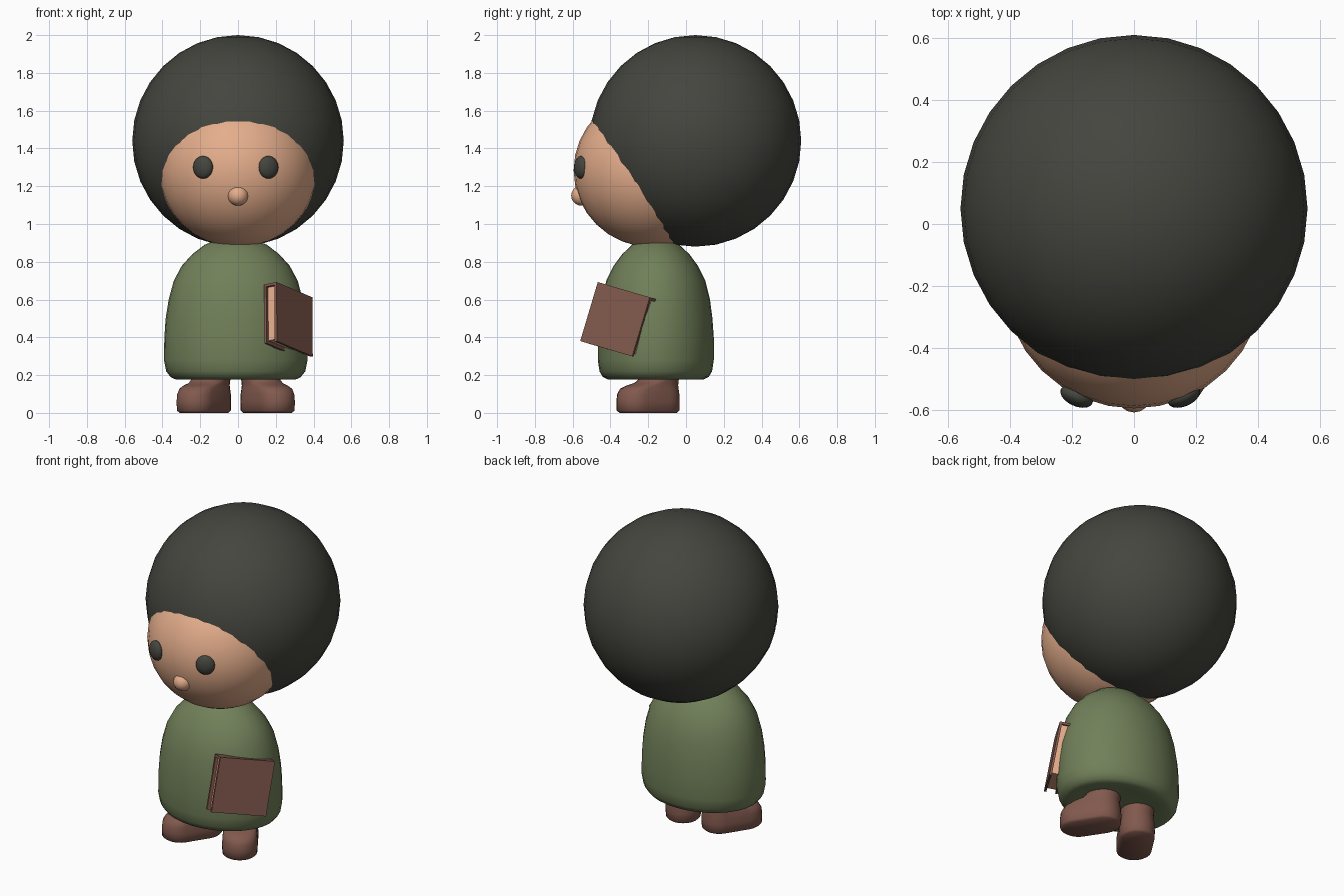
import bpy, bmesh, math
from mathutils import Vector, Matrix

if "Cube" in bpy.data.objects:
    bpy.data.objects.remove(bpy.data.objects["Cube"])


def material(name, rgb):
    m = bpy.data.materials.new(name)
    m.diffuse_color = (*rgb, 1)
    m.use_nodes = True
    m.node_tree.nodes["Principled BSDF"].inputs["Base Color"].default_value = m.diffuse_color
    return m


HAIR = material("charcoal", (0.06, 0.06, 0.05))
SKIN = material("skin", (0.78, 0.42, 0.26))
GREEN = material("moss green", (0.165, 0.215, 0.10))
BROWN = material("leather brown", (0.22, 0.10, 0.075))
BODY_X = -0.012  # body, shoes and eyes sit slightly to one side


def finish(name, bm, mat, smooth=True):
    bmesh.ops.recalc_face_normals(bm, faces=bm.faces)
    me = bpy.data.meshes.new(name)
    bm.to_mesh(me)
    bm.free()
    me.materials.append(mat)
    for p in me.polygons:
        p.use_smooth = smooth
    ob = bpy.data.objects.new(name, me)
    bpy.context.collection.objects.link(ob)
    return ob


def ball(name, loc, radii, mat, turn=0.0, seg=32, rings=16):
    bm = bmesh.new()
    bmesh.ops.create_uvsphere(bm, u_segments=seg, v_segments=rings, radius=1)
    bm.transform(Matrix.Translation(loc) @ Matrix.Rotation(turn, 4, 'Z')
                 @ Matrix.Diagonal((*radii, 1)))
    return finish(name, bm, mat)


def loft(name, rings, mat):
    """Skin a stack of closed rings and cap both ends."""
    bm = bmesh.new()
    rows = [[bm.verts.new(p) for p in r] for r in rings]
    n = len(rows[0])
    for a, b in zip(rows, rows[1:]):
        for i in range(n):
            j = (i + 1) % n
            bm.faces.new((a[i], a[j], b[j], b[i]))
    bm.faces.new(rows[0])
    bm.faces.new(rows[-1])
    return finish(name, bm, mat)


# Head
ball("hair", (0, 0.05, 1.44), (0.56, 0.56, 0.56), HAIR)
ball("head", (0, -0.18, 1.285), (0.42, 0.415, 0.408), SKIN)
ball("nose", (0, -0.553, 1.15), (0.055, 0.055, 0.053), SKIN, seg=16, rings=10)
for side, label in ((-1, "left"), (1, "right")):
    ball(label + "_eye", (BODY_X + side * 0.173, -0.556, 1.30),
         (0.056, 0.032, 0.06), HAIR, turn=side * 0.42, seg=20, rings=12)

# Robe: elliptical rings of (height, half width, half depth)
profile = [(0.185, 0.26, 0.20), (0.178, 0.32, 0.255), (0.19, 0.345, 0.28),
           (0.22, 0.368, 0.298), (0.28, 0.38, 0.307), (0.40, 0.378, 0.307),
           (0.50, 0.371, 0.30), (0.60, 0.355, 0.287), (0.70, 0.328, 0.262),
           (0.78, 0.285, 0.222), (0.84, 0.23, 0.178), (0.89, 0.165, 0.125),
           (0.92, 0.09, 0.07)]
N = 32
loft("robe", [[(BODY_X + w * math.cos(2 * math.pi * i / N),
                -0.16 + d * math.sin(2 * math.pi * i / N), z)
               for i in range(N)] for z, w, d in profile], GREEN)

# Shoes: stadium rings of (height, toe distance, radius), splayed outward
shoe = [(0.0, 0.15, 0.088), (0.012, 0.155, 0.10), (0.06, 0.155, 0.102),
        (0.10, 0.152, 0.10), (0.128, 0.138, 0.096), (0.145, 0.10, 0.094),
        (0.158, 0.05, 0.095), (0.18, 0.015, 0.098), (0.26, 0.0, 0.098)]


def shoe_ring(side, z, toe, r):
    a = math.radians(33)
    fwd = Vector((side * math.sin(a), -math.cos(a), 0))
    across = Vector((-fwd.y, fwd.x, 0))
    heel = Vector((BODY_X + side * 0.127, -0.137, z))
    pts = []
    for k in range(2):  # toe half circle, then heel half circle
        for i in range(11):
            t = math.pi * (k + i / 10) - math.pi / 2
            c = heel + fwd * (toe if k == 0 else -0.002)
            pts.append(c + fwd * (r * math.cos(t)) + across * (r * math.sin(t)))
    return pts


for side, label in ((-1, "left"), (1, "right")):
    loft(label + "_shoe", [shoe_ring(side, *s) for s in shoe], BROWN)

# Book: u runs along its width, v up its height, n out of its cover
u = Vector((0.552, 0.80, -0.235)).normalized()
v = Vector((0, 0.293, 0.956))
v = (v - u * v.dot(u)).normalized()
n = u.cross(v)
center = Vector((0.30, -0.376, 0.496))  # middle of the outer face


def slab(name, u0, u1, v0, v1, n0, n1, mat):
    bm = bmesh.new()
    bmesh.ops.create_cube(bm, size=1)
    for p in bm.verts:
        f = p.co + Vector((0.5, 0.5, 0.5))
        p.co = (center + u * (u0 + (u1 - u0) * f.x) + v * (v0 + (v1 - v0) * f.y)
                + n * (n0 + (n1 - n0) * f.z))
    finish(name, bm, mat, smooth=False)


W, H, T = 0.172, 0.163, 0.08
slab("book_front_cover", -W, W, -H, H, -0.014, 0, BROWN)
slab("book_back_cover", -W, W, -H, H, -T, -T + 0.014, BROWN)
slab("book_spine", -W, W, H - 0.014, H, -T + 0.014, -0.014, BROWN)
slab("book_pages", -W + 0.018, W - 0.018, -H + 0.018, H - 0.014,
     -T + 0.014, -0.014, SKIN)
